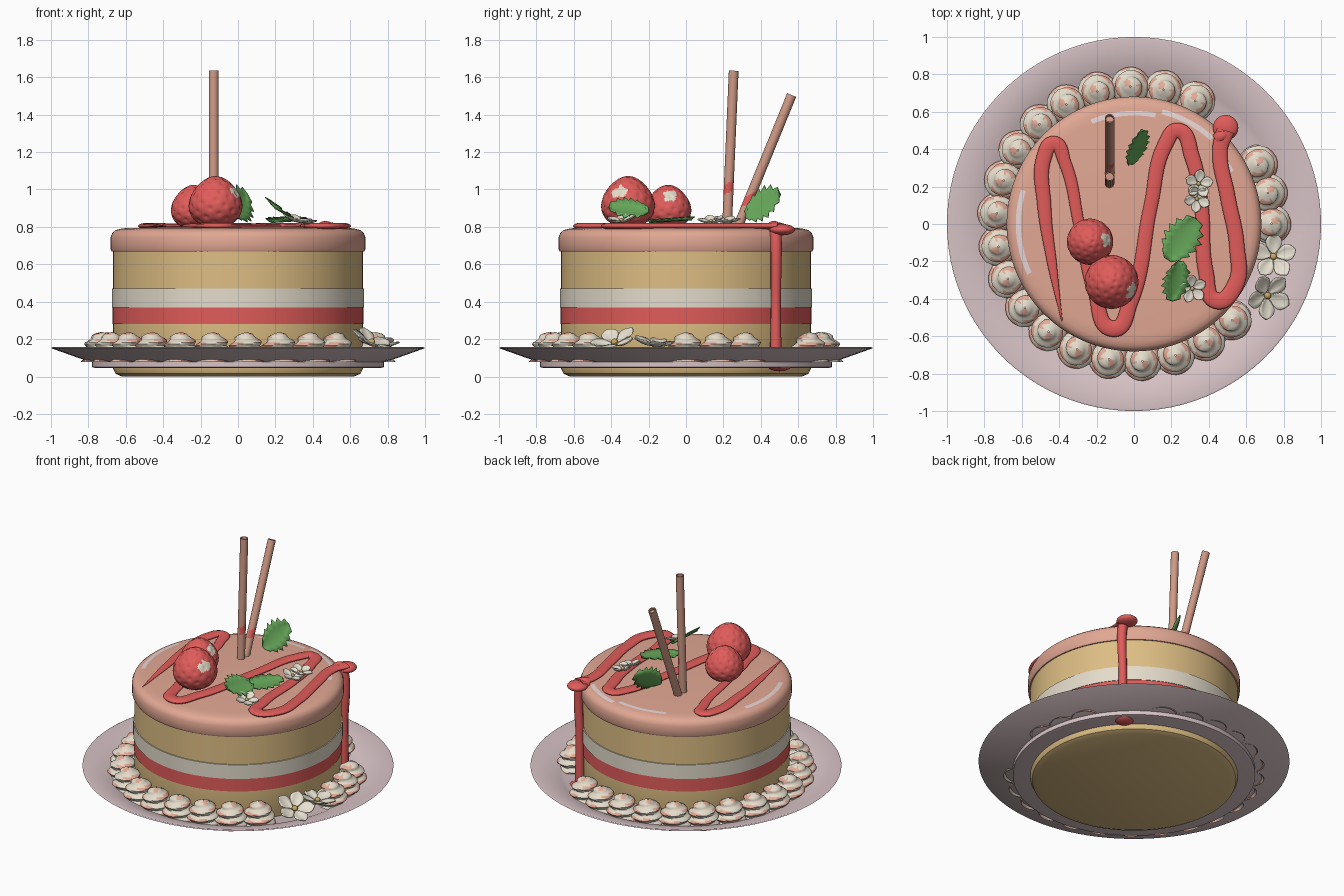
import bpy, bmesh, math
from math import sin, cos, pi, radians
from mathutils import Vector, Matrix, noise

if "Cube" in bpy.data.objects:
    bpy.data.objects.remove(bpy.data.objects["Cube"])


def mat(name, *rgb):
    m = bpy.data.materials.new(name)
    m.diffuse_color = [((c / 255 + .055) / 1.055) ** 2.4 for c in rgb] + [1]
    m.use_nodes = True
    m.node_tree.nodes["Principled BSDF"].inputs["Base Color"].default_value = m.diffuse_color
    return m


PLATE = mat("plate_pink", 216, 195, 198)
SPONGE = mat("sponge_tan", 222, 190, 132)
CREAM = mat("cream", 228, 220, 203)
RED = mat("berry_red", 224, 92, 90)
ICING = mat("peach_icing", 226, 168, 148)
WAFER = mat("wafer_brown", 208, 154, 134)
GREEN = mat("leaf_green", 103, 168, 90)
PETAL = mat("petal_white", 234, 228, 212)
SHINE = mat("icing_shine", 240, 222, 222)
GOLD = mat("flower_gold", 206, 170, 95)


def build(name, bm, mats, rule=None):
    bmesh.ops.remove_doubles(bm, verts=bm.verts, dist=1e-5)
    bmesh.ops.recalc_face_normals(bm, faces=bm.faces)
    if rule:
        for f in bm.faces:
            f.material_index = rule(f.calc_center_median(), f.normal)
    me = bpy.data.meshes.new(name)
    bm.to_mesh(me)
    bm.free()
    for m in mats:
        me.materials.append(m)
    ob = bpy.data.objects.new(name, me)
    bpy.context.collection.objects.link(ob)
    return ob


def skin(bm, rows, closed=True):
    """Join rows of points into a sheet of quads."""
    vs = [[bm.verts.new(p) for p in r] for r in rows]
    n = len(rows[0])
    for a, b in zip(vs, vs[1:]):
        for i in range(n if closed else n - 1):
            j = (i + 1) % n
            bm.faces.new((a[i], a[j], b[j], b[i]))


def lathe(name, prof, mats, rule=None, seg=96):
    bm = bmesh.new()
    skin(bm, [[(r * cos(2 * pi * i / seg), r * sin(2 * pi * i / seg), z)
               for i in range(seg)] for r, z in prof])
    return build(name, bm, mats, rule)


# plate
lathe("plate", [(0, .05), (.76, .045), (.78, .05), (.78, .078), (.82, .088), (.99, .148), (1, .153),
                (.99, .157), (.81, .1), (.77, .08), (0, .08)], [PLATE])


# cake layers
def layer(name, r, z0, z1, m):
    lathe(name, [(0, z0), (r, z0), (r, z1), (0, z1)], [m])


lathe("bottom_sponge", [(0, 0), (.62, 0), (.655, .015), (.667, .04), (.667, .28), (0, .28)], [SPONGE])
layer("berry_layer", .67, .28, .37, RED)
layer("cream_layer", .674, .37, .47, CREAM)
layer("top_sponge", .667, .47, .68, SPONGE)


def shine(c, n):
    r, a = math.hypot(c.x, c.y), math.degrees(math.atan2(c.y, c.x)) % 360
    return int(c.z > .7 and (.58 < r < .605 and (78 < a < 112 or 28 < a < 38)
                             or .605 < r < .632 and (163 < a < 206 or 48 < a < 75)))


lathe("icing", [(0, .67), (.675, .668), (.681, .68), (.681, .745), (.672, .768), (.655, .782), (.632, .789),
                (.605, .793), (.58, .795), (0, .797)], [ICING, SHINE], shine, 128)


# piped cream dollops around the base
def dollop():
    bm = bmesh.new()
    rows = []
    for j in range(21):
        t = j / 20
        env = .092 * (1 - t ** 2.6) ** .6 + .004
        rows.append([(env * (1 + .13 * cos(2 * pi * 3.2 * t - a)) * cos(a),
                      env * (1 + .13 * cos(2 * pi * 3.2 * t - a)) * sin(a), .16 * t)
                     for a in [2 * pi * i / 24 for i in range(24)]])
    skin(bm, rows)

    def swirl(c, n):
        a = math.atan2(c.y, c.x)
        return int(cos(2 * pi * 3.2 * c.z / .16 - a) > .25 and sin(2 * a + c.z * 40) > -.1)
    return build("dollop", bm, [CREAM, ICING], swirl)


first = dollop()
for k, deg in enumerate([63.5 + 14 * k for k in range(19)] + [25.5, 13, 0]):
    ob = first if k == 0 else bpy.data.objects.new("dollop", first.data)
    if k:
        bpy.context.collection.objects.link(ob)
    a = radians(deg)
    ob.location = (.735 * cos(a), .735 * sin(a), .077)
    ob.rotation_euler.z = a


# sauce ribbon on top and drip down the side
def tube(name, pts, depth, zscale=1, z=0):
    cu = bpy.data.curves.new(name, 'CURVE')
    cu.dimensions = '3D'
    cu.bevel_depth, cu.bevel_resolution = depth, 3
    cu.use_fill_caps = True
    sp = cu.splines.new('BEZIER')
    sp.bezier_points.add(len(pts) - 1)
    for b, p in zip(sp.bezier_points, pts):
        b.co, b.radius = p[:3], p[3]
        b.handle_left_type = b.handle_right_type = 'AUTO'
    cu.materials.append(RED)
    ob = bpy.data.objects.new(name, cu)
    ob.location.z, ob.scale.z = z, zscale
    bpy.context.collection.objects.link(ob)
    bpy.context.view_layer.objects.active = ob
    ob.select_set(True)
    bpy.ops.object.convert(target='MESH')
    ob.select_set(False)


ribbon = [(-.385, -.52, .1), (-.44, -.2, .7), (-.48, .1, 1), (-.48, .36, 1.1), (-.43, .43, 1.1),
          (-.37, .33, .9), (-.29, -.02, .8), (-.21, -.36, 1), (-.11, -.56, 1.2), (-.02, -.42, 1.1),
          (.09, .1, 1), (.17, .43, 1.1), (.235, .5, 1.1), (.31, .36, 1.1), (.36, .1, 1), (.385, -.26, 1.1),
          (.44, -.41, 1.2), (.54, -.33, 1.2), (.55, -.12, 1.1), (.5, .15, 1.1), (.46, .4, 1.1), (.49, .5, 1.3)]
tube("sauce_ribbon", [(x, y, 0, r) for x, y, r in ribbon], .037, .4, .805)
tube("sauce_drip", [(.44, .45, .79, 1), (.475, .475, .795, 1.1), (.497, .48, .75, 1), (.497, .48, .4, .85),
                    (.497, .48, .06, 1)], .032)


def ball(name, loc, size, m):
    bm = bmesh.new()
    bmesh.ops.create_uvsphere(bm, u_segments=24, v_segments=12, radius=1)
    bm.transform(Matrix.Translation(loc) @ Matrix.Diagonal((*size, 1)))
    return build(name, bm, [m])


ball("sauce_pool", (.5, .5, .06), (.065, .065, .032), RED)
ball("sauce_bead", (.49, .515, .785), (.068, .068, .03), RED)


# strawberries with seed dimples and a pale patch
def strawberry(name, loc, r, h, patch):
    bm = bmesh.new()
    bmesh.ops.create_icosphere(bm, subdivisions=5, radius=1)
    n = 80
    seeds = [Vector((math.sqrt(1 - u * u) * cos(2.39996 * k), math.sqrt(1 - u * u) * sin(2.39996 * k), u))
             for k, u in enumerate([1 - 2 * (k + .5) / n for k in range(n)])]
    for v in bm.verts:
        d = min((v.co - s).length for s in seeds)
        p = v.co * (1 - .05 * max(0, 1 - (d / .12) ** 2))
        w = 1 - .17 * p.z - .06 * p.z ** 2
        v.co = (p.x * w * r, p.y * w * r, p.z * h)
    bm.transform(Matrix.Translation(loc))
    c0, d = Vector(loc), Vector(patch).normalized()
    build(name, bm, [RED, CREAM], lambda c, _: int(
        (c - c0).normalized().dot(d) + .07 * noise.noise(c * 35) > .955))


strawberry("large_strawberry", (-.12, -.31, .932), .142, .14, (.85, -.35, .4))
strawberry("small_strawberry", (-.235, -.095, .905), .122, .12, (.75, .1, .55))


# wafer sticks with a slanted red band on one side
def stick(name, p, q, band):
    p, q = Vector(p), Vector(q)
    rot = (q - p).to_track_quat('Z', 'Y').to_matrix().to_4x4()
    length = (q - p).length
    bm = bmesh.new()
    rows = [[(r * cos(2 * pi * i / 24), r * sin(2 * pi * i / 24), z) for i in range(24)]
            for r, z in [(0, 0)] + [(.026, length * k / 90) for k in range(91)]
            + [(.02, length), (.02, length - .02), (0, length - .02)]]
    skin(bm, rows)
    bm.transform(Matrix.Translation(p) @ rot)
    build(name, bm, [WAFER, RED], lambda c, n: int(
        n.x > -.1 and abs(c.z - band + (c.y - (p.y + (q.y - p.y) * (c.z - p.z) / (q.z - p.z))) * -.6) < .027))


stick("upright_wafer", (-.13, .218, .77), (-.13, .255, 1.635), 1.01)
stick("leaning_wafer", (-.13, .265, .77), (-.13, .565, 1.505), .95)


# spiny leaves: base, tip, half-width vector
def leaf(name, base, tip, half):
    base, tip, half = Vector(base), Vector(tip), Vector(half)
    up = (tip - base).cross(half).normalized()
    up *= 1 if up.z > 0 else -1
    bm = bmesh.new()
    rows = []
    for i in range(13):
        t = i / 12
        w = sin(pi * min(1, t * .96 + .03)) ** .6 * (1.05 if i % 2 else .74) * (0 if i == 12 else 1)
        c = base.lerp(tip, t)
        back = (tip - base) * (.04 if i % 2 else 0)
        rows.append([c - half * w + up * .015 + back, c - half * w * .5 + up * .004, c,
                     c + half * w * .5 + up * .004, c + half * w + up * .015 + back])
    skin(bm, rows, False)
    ob = build(name, bm, [GREEN])
    ob.modifiers.new("thickness", 'SOLIDIFY').thickness = .005


leaf("flat_leaf", (.18, -.19, .825), (.33, .03, .84), (.085, -.055, -.005))
leaf("tilted_leaf", (.24, -.2, .88), (.2, -.41, .9), (.075, 0, -.055))
leaf("upright_leaf", (-.03, .32, .86), (.04, .51, .97), (.055, .01, -.085))


# five-petal flowers
def flower(name, loc, r, tilt=(0, 0, 0), spin=0.0):
    bm = bmesh.new()
    for k in range(5):
        a = spin + 2 * pi * k / 5
        rows = []
        for i in range(9):
            t = i / 8
            w = .36 * r * max(.02, sin(pi * t ** 1.35)) ** .75
            row = []
            for s in (-1, -.5, 0, .5, 1):
                x, y = r * (.08 + .92 * t), w * s
                z = r * (.3 * t * t + .12 * s * s * sin(pi * t)) + .001 * k
                row.append((x * cos(a) - y * sin(a), x * sin(a) + y * cos(a), z))
            rows.append(row)
        skin(bm, rows, False)
    ob = build(name, bm, [PETAL])
    ob.modifiers.new("thickness", 'SOLIDIFY').thickness = .006
    heart = ball(name + "_centre", (0, 0, .1 * r), (.15 * r, .15 * r, .13 * r), GOLD)
    for o in (ob, heart):
        o.location, o.rotation_euler = loc, tilt


flower("plate_flower_back", (.745, -.175, .165), .12, (-.1, .1, 0), .3)
flower("plate_flower_front", (.71, -.38, .175), .125, (.25, .45, 0), .9)
flower("cake_flower_back", (.345, .215, .825), .075, (0, .15, 0), .2)
flower("cake_flower_middle", (.335, .135, .825), .07, (.1, .25, 0), .8)
flower("cake_flower_front", (.31, -.345, .83), .075, (.15, .25, 0), .5)

# smooth shading with sharp edges kept
for ob in bpy.context.scene.objects:
    ob.select_set(ob.type == 'MESH')
    bpy.context.view_layer.objects.active = ob
bpy.ops.object.shade_smooth_by_angle(angle=radians(40))
